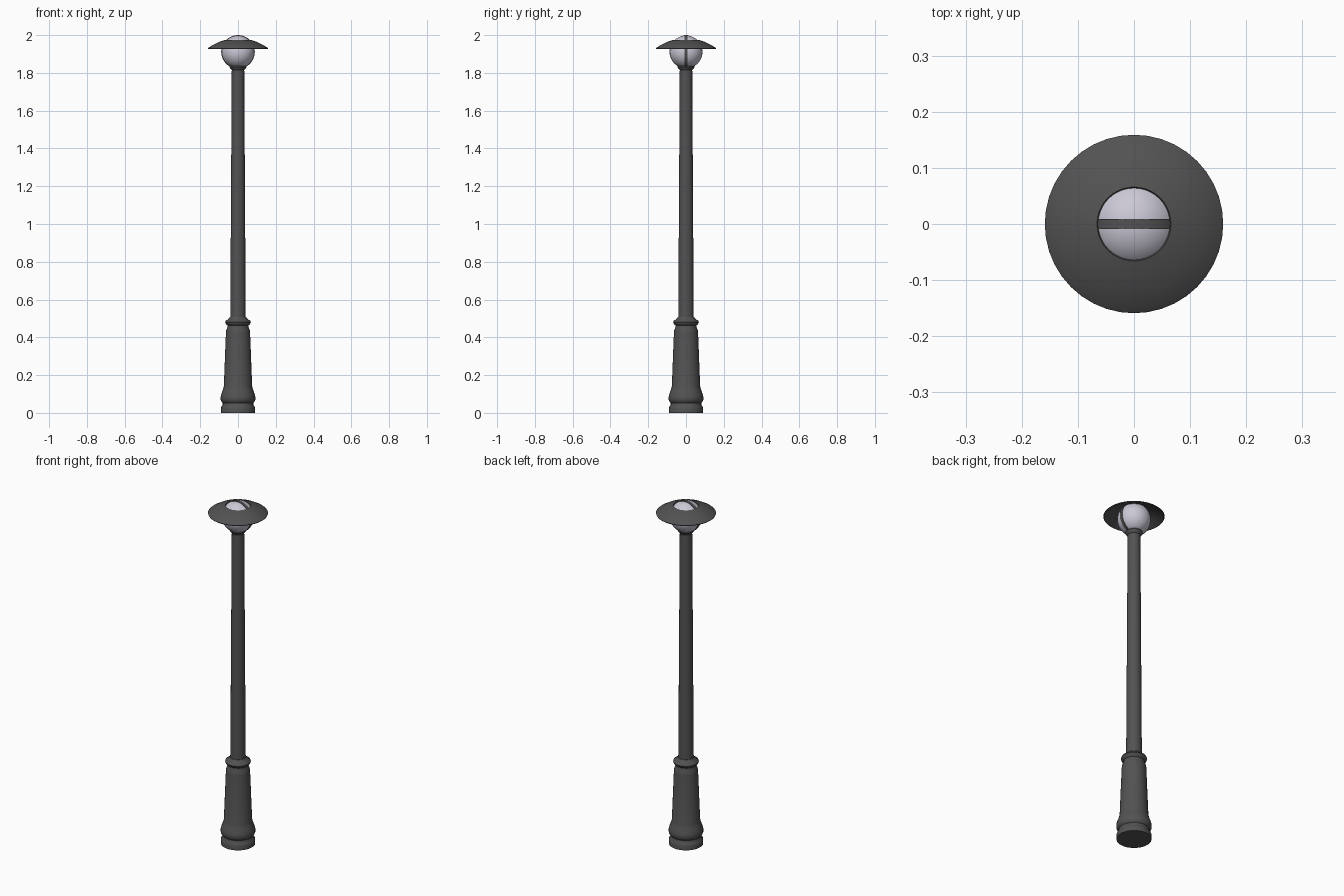
import bpy, math

if "Cube" in bpy.data.objects:
    bpy.data.objects.remove(bpy.data.objects["Cube"])

def material(name, rgb):
    m = bpy.data.materials.new(name)
    m.diffuse_color = (*rgb, 1)
    m.use_nodes = True
    m.node_tree.nodes["Principled BSDF"].inputs["Base Color"].default_value = m.diffuse_color
    return m

metal = material("dark grey metal", (0.085, 0.085, 0.085))
glass = material("pale glass", (0.60, 0.58, 0.67))

def finish(ob, mat, angle):
    ob.data.materials.append(mat)
    bpy.ops.object.select_all(action='DESELECT')
    ob.select_set(True)
    bpy.context.view_layer.objects.active = ob
    bpy.ops.object.shade_smooth_by_angle(angle=math.radians(angle))

def lathe(name, profile, mat, segs=32, closed=False, caps=True, angle=40):
    """Spin (radius, z) points about z; closed joins the last ring to the first."""
    n = len(profile)
    verts = [(r * math.cos(2 * math.pi * s / segs), r * math.sin(2 * math.pi * s / segs), z)
             for r, z in profile for s in range(segs)]
    faces = []
    for i in range(n if closed else n - 1):
        a, b = i * segs, ((i + 1) % n) * segs
        for s in range(segs):
            t = (s + 1) % segs
            faces.append((a + s, a + t, b + t, b + s))
    if caps and not closed:
        faces.append(tuple(reversed(range(segs))))
        faces.append(tuple(range((n - 1) * segs, n * segs)))
    me = bpy.data.meshes.new(name)
    me.from_pydata(verts, [], faces)
    ob = bpy.data.objects.new(name, me)
    bpy.context.collection.objects.link(ob)
    finish(ob, mat, angle)
    return ob

# moulded foot of the post
lathe("base", [(.091, 0), (.091, .025), (.088, .033), (.081, .042), (.081, .053),
               (.088, .060), (.092, .070), (.092, .085), (.088, .100), (.080, .122),
               (.075, .140), (.064, .425), (.062, .440), (.055, .455), (.055, .463),
               (.064, .470), (.068, .480), (.065, .488), (.050, .497), (.044, .507)], metal)

# tapered pole
lathe("pole", [(.041, .49), (.033, 1.825)], metal)

# collar holding the globe
lathe("collar", [(.033, 1.815), (.042, 1.825), (.045, 1.832), (.043, 1.838)], metal)

# glass globe
CZ, R = 1.911, .087
bpy.ops.mesh.primitive_uv_sphere_add(segments=32, ring_count=20, radius=R, location=(0, 0, CZ))
globe = bpy.context.object
globe.name = "globe"
finish(globe, glass, 60)

# flat strap running round the globe in the xz plane
strap = lathe("strap", [(.085, -.0085), (.089, -.0085), (.089, .0085), (.085, .0085)],
              metal, segs=40, closed=True)
strap.rotation_euler.x = math.pi / 2
strap.location.z = CZ

# wide shallow shade with a turned rim, open over the top of the globe
lathe("shade", [(.157, 1.926), (.159, 1.930), (.152, 1.936), (.125, 1.952), (.095, 1.966),
                (.066, 1.975), (.064, 1.970), (.094, 1.960), (.124, 1.946), (.150, 1.929)],
      metal, segs=40, closed=True)
